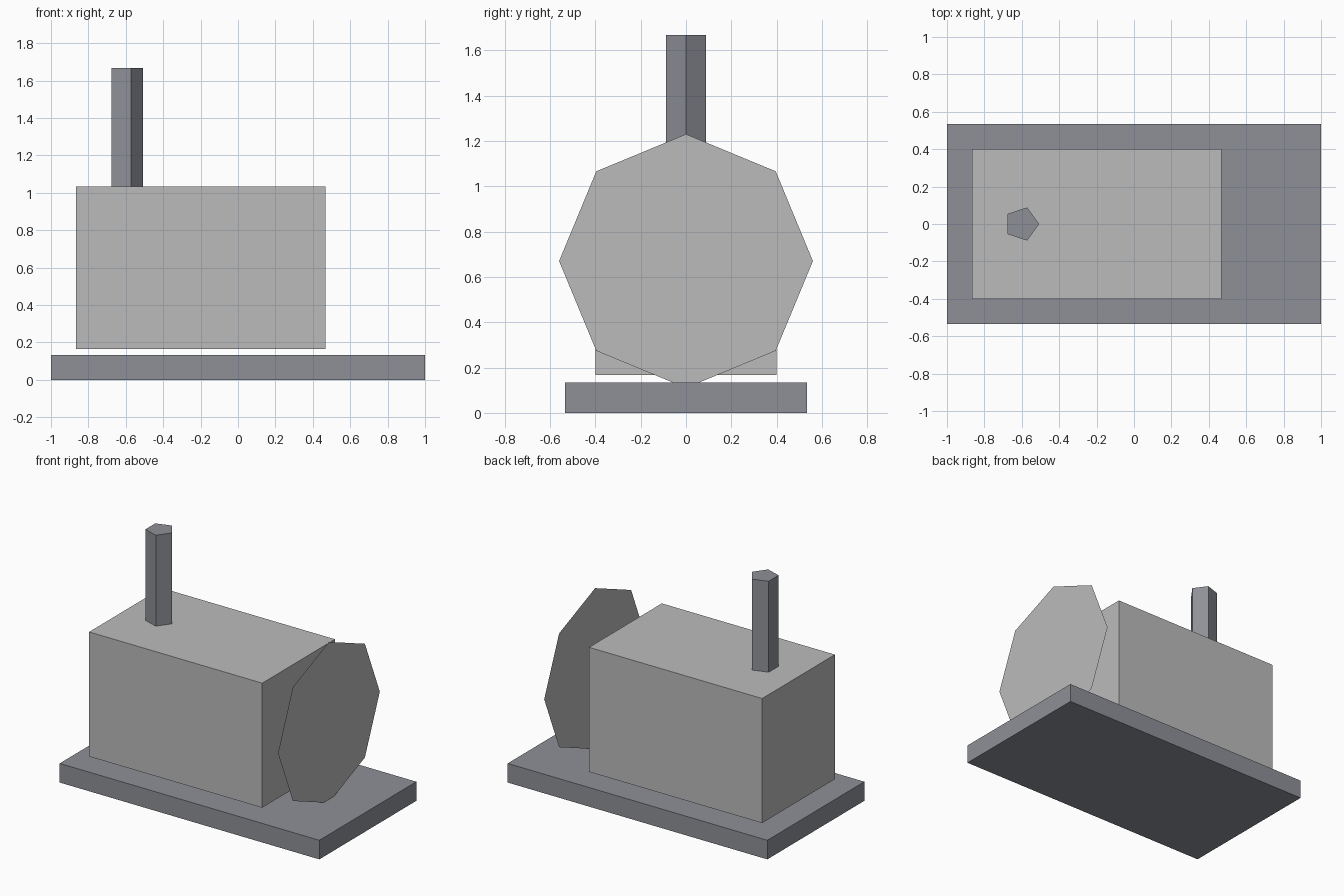
import bpy
import bmesh
from math import radians
from mathutils import Matrix

cube = bpy.data.objects.get("Cube")
if cube:
    bpy.data.objects.remove(cube, do_unlink=True)


def material(name, color):
    m = bpy.data.materials.new(name)
    m.use_nodes = True
    m.diffuse_color = color
    m.node_tree.nodes["Principled BSDF"].inputs["Base Color"].default_value = color
    return m


def add_object(name, bm, mat):
    mesh = bpy.data.meshes.new(name)
    bm.to_mesh(mesh)
    bm.free()
    mesh.materials.append(mat)
    obj = bpy.data.objects.new(name, mesh)
    bpy.context.collection.objects.link(obj)


def box(name, center, size, mat):
    bm = bmesh.new()
    bmesh.ops.create_cube(bm, size=1, matrix=Matrix.Translation(center) @ Matrix.Diagonal((*size, 1)))
    add_object(name, bm, mat)


light_grey = material("light grey", (0.50, 0.50, 0.50, 1))
dark_grey = material("dark blue grey", (0.27, 0.28, 0.31, 1))

# Base slab and the main housing floating just above it
box("base_plate", (0, 0, 0.067), (2, 1.067, 0.133), dark_grey)
box("housing", (-0.2, 0, 0.6), (1.333, 0.8, 0.867), light_grey)

# Five-sided exhaust pipe with one edge facing the front
bm = bmesh.new()
bmesh.ops.create_cone(bm, cap_ends=True, segments=5, radius1=0.093, radius2=0.093, depth=0.667,
                      matrix=Matrix.Translation((-0.6, 0, 1.333)) @ Matrix.Rotation(radians(-90), 4, "Z"))
add_object("exhaust_pipe", bm, dark_grey)

# Flat eight-sided fan disc facing +x, one corner up
bm = bmesh.new()
bmesh.ops.create_circle(bm, cap_ends=True, segments=8, radius=0.56,
                        matrix=Matrix.Translation((0.7, 0, 0.67)) @ Matrix.Rotation(radians(90), 4, "Y"))
add_object("fan_disc", bm, light_grey)
